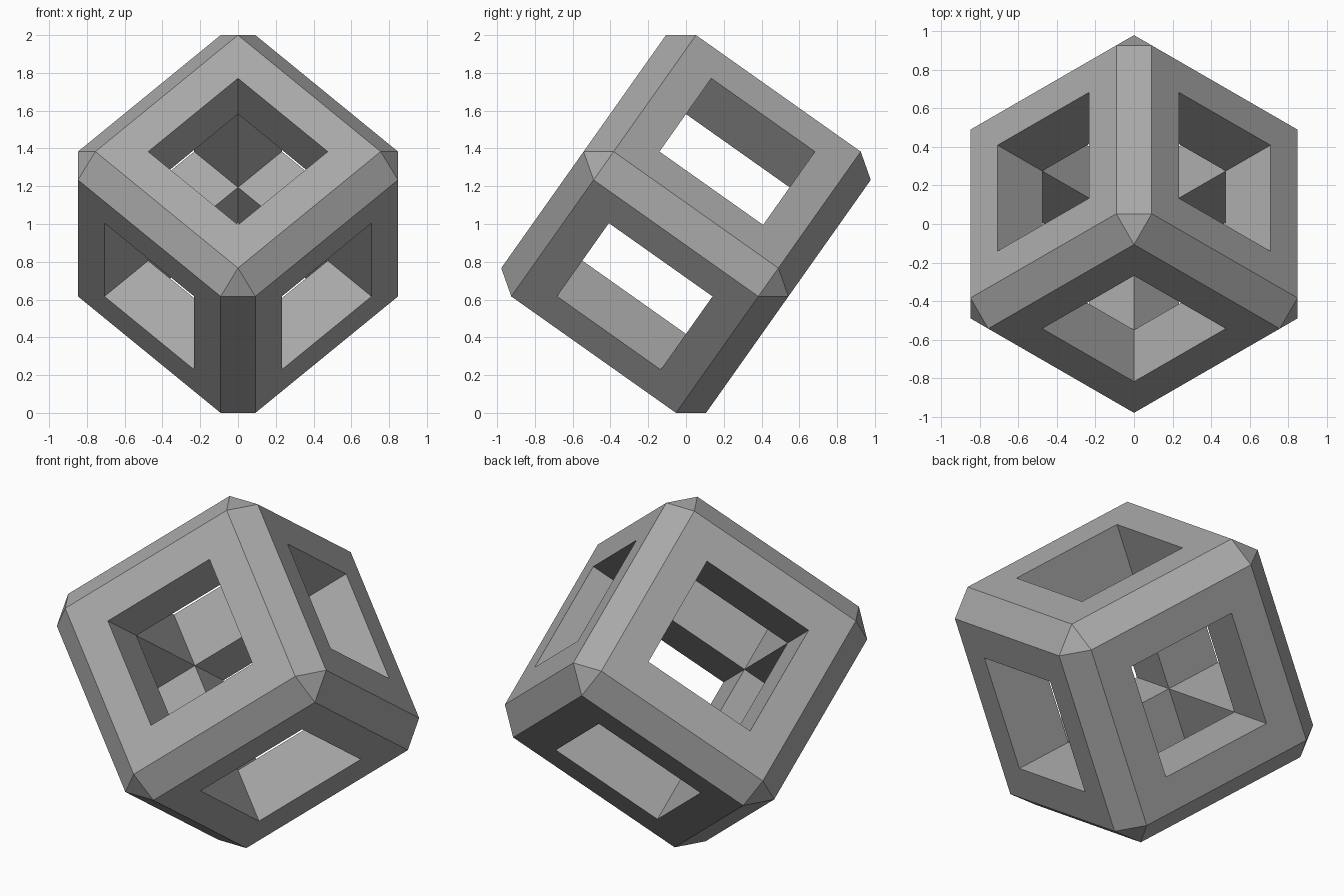
import bpy
import bmesh
from math import sqrt
from mathutils import Matrix, Vector

default = bpy.data.objects.get("Cube")
if default:
    bpy.data.objects.remove(default, do_unlink=True)

HALF = 0.664      # centre to outer face
FLAT = 0.534      # half width of each flat face inside the chamfers
HOLE = 0.336      # half width of the square openings

grey = bpy.data.materials.new("mid_grey")
grey.use_nodes = True
colour = (0.4, 0.4, 0.4, 1)
grey.diffuse_color = colour
grey.node_tree.nodes["Principled BSDF"].inputs["Base Color"].default_value = colour

# Chamfered cube
bm = bmesh.new()
bmesh.ops.create_cube(bm, size=2 * HALF)
bmesh.ops.bevel(bm, geom=bm.edges[:], offset=HALF - FLAT, offset_type='OFFSET',
                segments=1, profile=0.5, affect='EDGES')

# Square opening in each side, its walls running in to the hollow centre
sides = [f for f in bm.faces if max(abs(c) for c in f.normal) > 0.99]
bmesh.ops.inset_individual(bm, faces=sides, thickness=FLAT - HOLE, use_even_offset=True)
caps = bmesh.ops.extrude_discrete_faces(bm, faces=sides)["faces"]
for cap in caps:
    inward = -cap.normal.copy() * (HALF - HOLE)
    bmesh.ops.translate(bm, verts=cap.verts[:], vec=inward)
bmesh.ops.delete(bm, geom=caps, context='FACES_ONLY')
bmesh.ops.remove_doubles(bm, verts=bm.verts[:], dist=0.001)
bmesh.ops.recalc_face_normals(bm, faces=bm.faces[:])

# Stand the frame on one corner, with one side facing forward and up
up = 1 / sqrt(3)
axes = [Vector((1 / sqrt(2), 1 / sqrt(6), up)),
        Vector((-1 / sqrt(2), 1 / sqrt(6), up)),
        Vector((0, -2 / sqrt(6), up))]
bm.transform(Matrix(axes).transposed().to_4x4())
bmesh.ops.translate(bm, verts=bm.verts[:], vec=(0, 0, -min(v.co.z for v in bm.verts)))

mesh = bpy.data.meshes.new("cube_frame")
bm.to_mesh(mesh)
bm.free()
mesh.materials.append(grey)
frame = bpy.data.objects.new("cube_frame", mesh)
bpy.context.collection.objects.link(frame)
